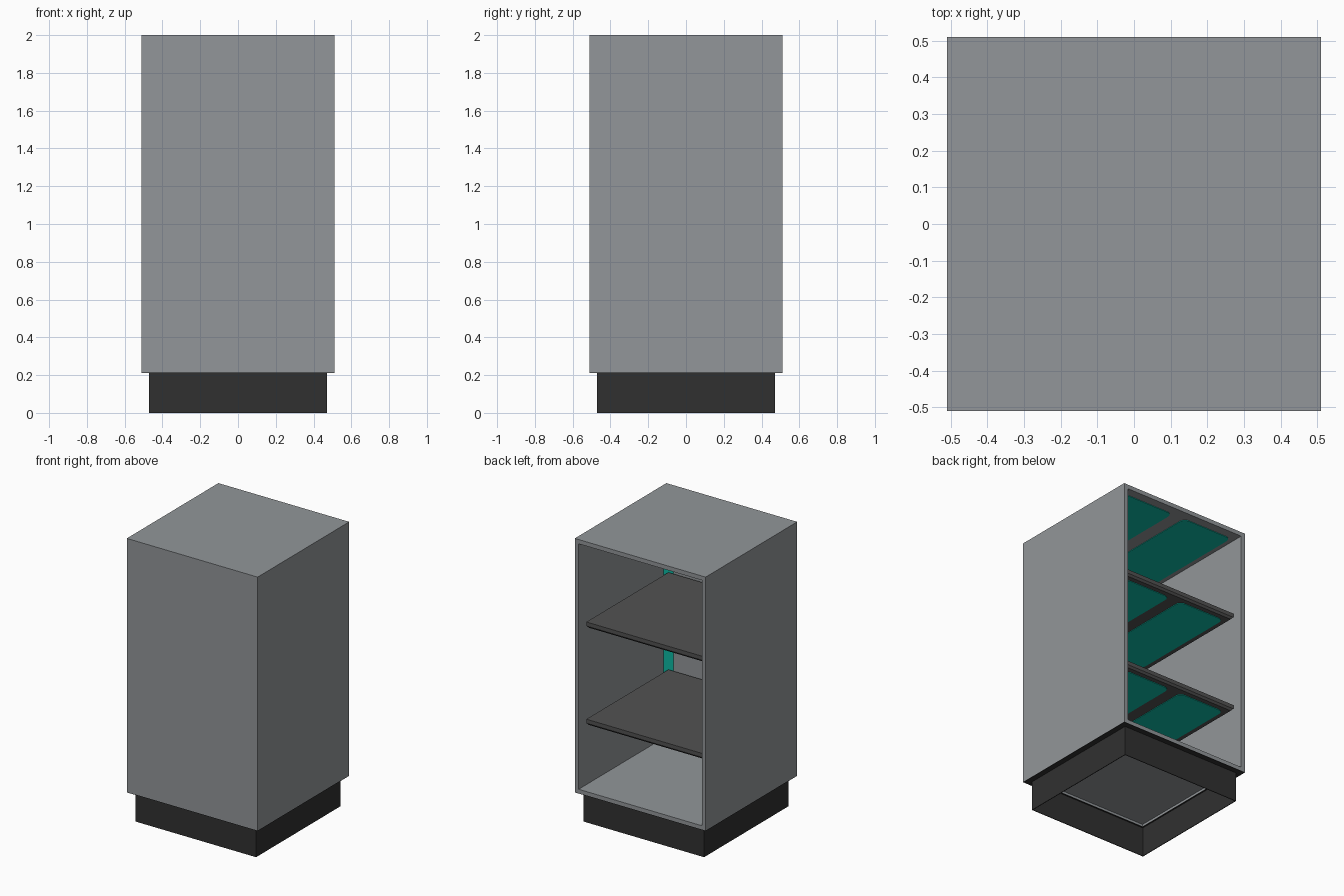
import bpy, bmesh, math

if "Cube" in bpy.data.objects:
    bpy.data.objects.remove(bpy.data.objects["Cube"])

def material(name, rgb):
    m = bpy.data.materials.new(name)
    m.diffuse_color = (*rgb, 1)
    m.use_nodes = True
    m.node_tree.nodes["Principled BSDF"].inputs["Base Color"].default_value = m.diffuse_color
    return m

GREY = material("cabinet grey", (0.287, 0.305, 0.319))
SHELF = material("shelf dark grey", (0.084, 0.084, 0.084))
BLACK = material("plinth black", (0.03, 0.03, 0.03))
TEAL = material("teal light", (0.004, 0.515, 0.392))

def finish(name, bm, mat):
    bmesh.ops.recalc_face_normals(bm, faces=bm.faces)
    me = bpy.data.meshes.new(name)
    bm.to_mesh(me)
    bm.free()
    me.materials.append(mat)
    ob = bpy.data.objects.new(name, me)
    bpy.context.collection.objects.link(ob)
    return ob

def prism(name, pts, z0, z1, mat, top_pts=None):
    """Extrude a flat outline from z0 to z1."""
    bm = bmesh.new()
    lo = [bm.verts.new((x, y, z0)) for x, y in pts]
    hi = [bm.verts.new((x, y, z1)) for x, y in (top_pts or pts)]
    bm.faces.new(lo)
    bm.faces.new(hi)
    n = len(pts)
    for i in range(n):
        j = (i + 1) % n
        bm.faces.new((lo[i], lo[j], hi[j], hi[i]))
    return finish(name, bm, mat)

def rect(x0, x1, y0, y1):
    return [(x0, y0), (x1, y0), (x1, y1), (x0, y1)]

def rounded(x0, x1, y0, y1, r, seg=6):
    pts = []
    for k, (cx, cy) in enumerate(rect(x0 + r, x1 - r, y0 + r, y1 - r)):
        for i in range(seg + 1):
            a = math.pi + k * math.pi / 2 + i / seg * math.pi / 2
            pts.append((cx + r * math.cos(a), cy + r * math.sin(a)))
    return pts

def ring(name, outer, inner, z0, z1, mat):
    """Square tube with an open top and bottom."""
    bm = bmesh.new()
    loops = [[bm.verts.new((x, y, z)) for x, y in rect(-h, h, -h, h)]
             for h, z in ((outer, z0), (outer, z1), (inner, z1), (inner, z0))]
    for k in range(4):
        a, b = loops[k], loops[(k + 1) % 4]
        for i in range(4):
            j = (i + 1) % 4
            bm.faces.new((a[i], a[j], b[j], b[i]))
    return finish(name, bm, mat)

W, I, Z0, T = 0.51, 0.48, 0.21, 0.03   # outer half width, inner half width, body bottom, wall

# Cabinet shell, open at the back
prism("top_panel", rect(-W, W, -W, W), 2 - T, 2, GREY)
prism("floor_panel", rect(-W, W, -W, W), Z0 + 0.018, Z0 + T, GREY)
ring("floor_rim", W, 0.455, Z0 + 0.003, Z0 + 0.018, GREY)
prism("front_panel", rect(-W, W, -W, -I), Z0 + T, 2 - T, GREY)
for side, s in (("left", -1), ("right", 1)):
    x0, x1 = sorted((s * I, s * W))
    prism(side + "_panel", rect(x0, x1, -I, W), Z0 + T, 2 - T, GREY)

    # Corner light strip
    c = 0.045
    prism(side + "_corner_light", [(s * I, -I), (s * I, -I + c), (s * (I - c), -I)],
          Z0 + T, 2 - T, TEAL)

# Hollow plinth with a thin flange under the body
ring("plinth_flange", W, 0.455, Z0, Z0 + 0.003, BLACK)
ring("plinth", 0.47, 0.465, 0, Z0, BLACK)

def light_panels(name, z, x0, x1, y):
    for side, s in (("left", -1), ("right", 1)):
        a, b = sorted((s * x0, s * x1))
        prism(f"{name}_{side}_light", rounded(a, b, -y, y, 0.04), z - 0.004, z + 0.001, TEAL)

# Shelves with a bevelled underside and two light panels each
H = 0.457
for name, top in (("lower_shelf", 0.72), ("upper_shelf", 1.405)):
    prism(name, rect(-H, H, -H, H), top - 0.028, top, SHELF)
    b = H - 0.012
    prism(name + "_underside", rect(-b, b, -b, b), top - 0.042, top - 0.028, SHELF,
          rect(-H, H, -H, H))
    light_panels(name, top - 0.042, 0.045, 0.41, 0.41)

# Ceiling lights
light_panels("ceiling", 2 - T, 0.05, 0.445, 0.445)
